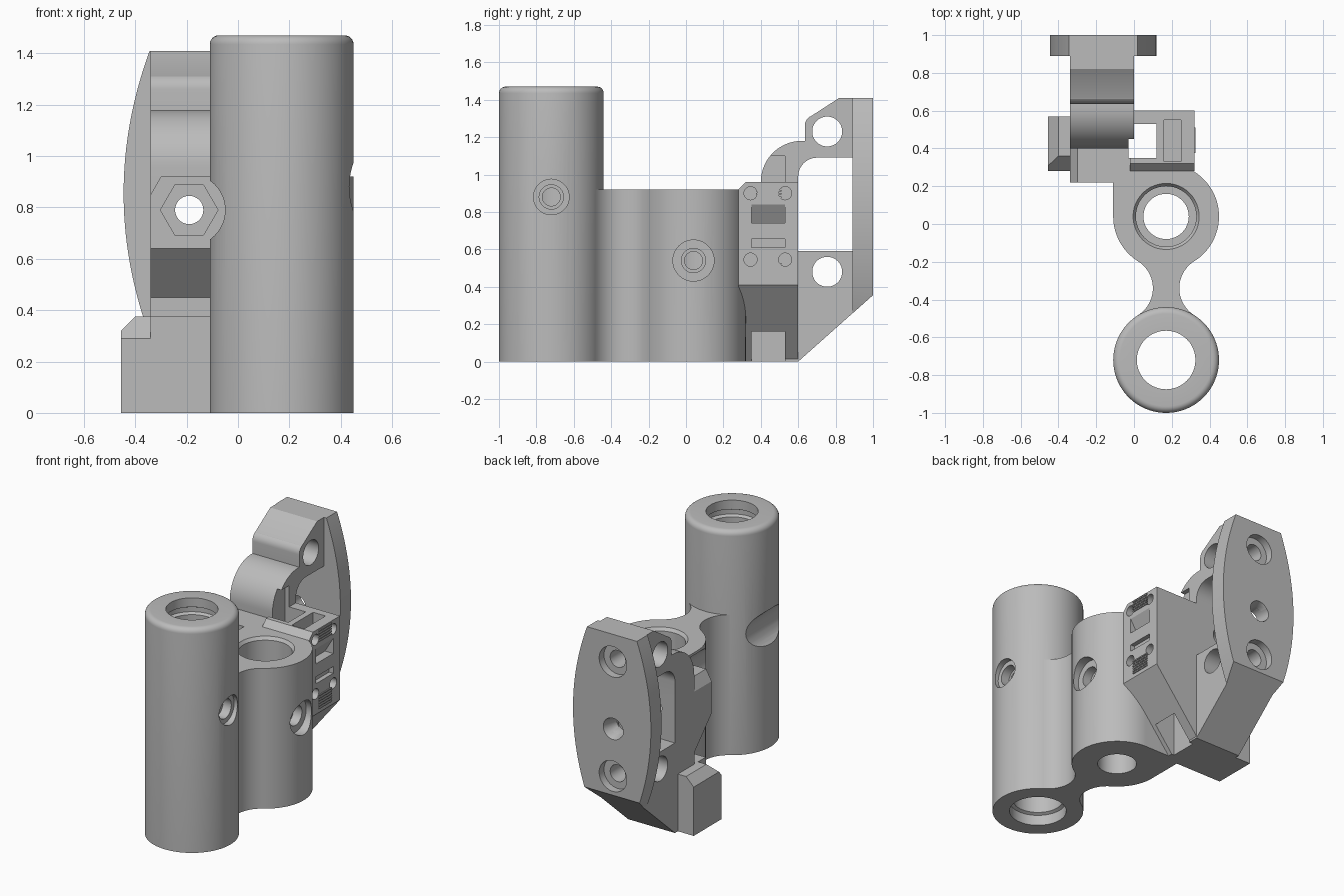
import bpy, bmesh, math
from mathutils import Matrix, Vector

if "Cube" in bpy.data.objects:
    bpy.data.objects.remove(bpy.data.objects["Cube"])

GREY = (0.5, 0.5, 0.5, 1)
mat = bpy.data.materials.new("plain grey")
mat.use_nodes = True
mat.diffuse_color = GREY
next(n for n in mat.node_tree.nodes if n.type == 'BSDF_PRINCIPLED').inputs["Base Color"].default_value = GREY


def finish(name, bm):
    bmesh.ops.recalc_face_normals(bm, faces=bm.faces)
    me = bpy.data.meshes.new(name)
    bm.to_mesh(me)
    bm.free()
    me.materials.append(mat)
    ob = bpy.data.objects.new(name, me)
    bpy.context.scene.collection.objects.link(ob)
    return ob


def add_prism(bm, pts, axis, a, b):
    """Extrude a closed outline along an axis from a to b."""
    def place(p, q, h):
        return {'x': (h, p, q), 'y': (p, h, q), 'z': (p, q, h)}[axis]
    lo = [bm.verts.new(place(p, q, a)) for p, q in pts]
    hi = [bm.verts.new(place(p, q, b)) for p, q in pts]
    bm.faces.new(lo)
    bm.faces.new(hi)
    for i in range(len(pts)):
        j = (i + 1) % len(pts)
        bm.faces.new((lo[i], lo[j], hi[j], hi[i]))


def prism(name, pts, axis, a, b):
    bm = bmesh.new()
    add_prism(bm, pts, axis, a, b)
    return finish(name, bm)


def rect(p0, p1, q0, q1):
    return [(p0, q0), (p1, q0), (p1, q1), (p0, q1)]


def arc(cx, cy, r, start, end, n=24):
    angles = [math.radians(start + (end - start) * i / n) for i in range(n + 1)]
    return [(cx + r * math.cos(t), cy + r * math.sin(t)) for t in angles]


def drill(r, start, end, r2=None):
    """Round cutter, tapered when r2 is given."""
    s, e = Vector(start), Vector(end)
    bm = bmesh.new()
    turn = (e - s).to_track_quat('Z', 'Y').to_matrix().to_4x4()
    bmesh.ops.create_cone(bm, cap_ends=True, segments=48, radius1=r,
                          radius2=r if r2 is None else r2, depth=(e - s).length,
                          matrix=Matrix.Translation((s + e) / 2) @ turn)
    return finish("cutter", bm)


def lathe(name, profile, cx, cy, n=80):
    bm = bmesh.new()
    rings = [[bm.verts.new((cx + r * math.cos(math.tau * k / n),
                            cy + r * math.sin(math.tau * k / n), z)) for k in range(n)]
             for r, z in profile]
    for i, ring in enumerate(rings):
        nxt = rings[(i + 1) % len(rings)]
        for k in range(n):
            m = (k + 1) % n
            bm.faces.new((ring[k], ring[m], nxt[m], nxt[k]))
    return finish(name, bm)


TX, FRONT_Y, REAR_Y, R = 0.17, -0.72, 0.04, 0.28

# Tall front tube with a rounded top and stepped bore
front_tube = lathe("front_tube", [(R, 0)] + arc(R - 0.035, 1.435, 0.035, 0, 90, 6) + [
    (0.155, 1.47), (0.155, 1.41), (0.175, 1.40), (0.175, 1.37), (0.155, 1.36),
    (0.155, 0.08), (0.175, 0.07), (0.175, 0)], TX, FRONT_Y)

# Rear sleeve and necked web as one outline
WEB, WR, A = 0.239, 0.169, 57.8
outline = (arc(TX, REAR_Y, R, -A, 90, 40) + [(-0.11, 0.32)]
           + arc(TX, REAR_Y, R, 180, 180 + A)
           + arc(TX - WEB, -0.34, WR, A, -A)[1:]
           + arc(TX + WEB, -0.34, WR, 180 + A, 180 - A)[:-1])
sleeve = prism("rear_sleeve_and_web", outline, 'z', 0, 0.92)

# Upright arm, side outline
arm_outline = ([(0.4, 0), (0.6, 0), (0.95, 0.311), (0.95, 1.41), (0.82, 1.41), (0.665, 1.31)]
               + arc(0.695, 1.26, 0.06, 125, 180, 6) + [(0.635, 1.18)]
               + arc(0.62, 0.96, 0.22, 90, 180, 20)
               + [(0.4, 0.92), (0.22, 0.92), (0.22, 0.64), (0.4, 0.45)])
arm = prism("upright_arm", arm_outline, 'x', -0.34, 0)

# Back plate with bowed sides
zs = [0.2 + 1.21 * i / 32 for i in range(33)]
half = [0.2825 - (z - 0.855) ** 2 / 3.04 for z in zs]
plate_outline = ([(-0.163 + h, z) for h, z in zip(half, zs)]
                 + [(-0.163 - h, z) for h, z in reversed(list(zip(half, zs)))])
plate = prism("back_plate", plate_outline, 'y', 0.89, 1.0)

# Clamp block with a sloped underside
clamp = prism("clamp_block", [(-0.11, 0), (-0.01, 0), (0.32, 0.41), (0.32, 0.96),
                              (-0.02, 0.96), (-0.02, 0.92), (-0.11, 0.92)], 'y', 0.28, 0.6)

# Side foot with chamfered outer and front top edges
foot = prism("side_foot", [(-0.455, 0), (-0.1, 0), (-0.1, 0.375), (-0.4, 0.375),
                           (-0.455, 0.32)], 'y', 0.28, 0.57)

# Raised ribs and screw bosses on the clamp face
bm = bmesh.new()
for base, count in ((0.875, 5), (0.435, 6)):
    for i in range(count):
        z = base + 0.017 * i
        add_prism(bm, rect(0.375, 0.51, z, z + 0.008), 'x', 0.315, 0.326)
ribs = finish("grip_ribs", bm)

# Cutters shared between parts
channel = drill(0.14, (-0.19, -1.2, 0.79), (-0.19, 0.22, 0.79))
hexagon = [(-0.19 + 0.112 * math.cos(k * math.pi / 3),
            0.79 + 0.112 * math.sin(k * math.pi / 3)) for k in range(6)]
nut = prism("cutter", hexagon, 'y', 0.1, 0.3)
bolt = drill(0.055, (-0.19, 0.1, 0.79), (-0.19, 1.1, 0.79))
square = prism("cutter", rect(-0.03, 0.12, 0.35, 0.53), 'z', -0.1, 1.1)
slope = prism("cutter", [(0.5, -0.089), (1.2, 0.5325), (1.2, -0.3), (0.5, -0.3)], 'x', -1, 1)
back_holes = [drill(0.1, (-0.17, 1.1, 0.79), (-0.17, 0.9, 0.79), 0.04)]
for z in (1.23, 0.48):
    back_holes += [drill(0.1, (-0.17, 1.1, z), (-0.17, 0.95, z)),
                   drill(0.055, (-0.17, 1.1, z), (-0.17, 0.75, z))]


def side_screw(y, z, r, depth):
    return [drill(r, (0.6, y, z), (0.45 - depth, y, z)),
            drill(0.065, (0.6, y, z), (0.39 - depth, y, z)),
            drill(0.048, (0.6, y, z), (TX, y, z))]


window = ([(0.6, 0.59), (0.89, 0.59), (0.89, 1.09)] + arc(0.7, 0.99, 0.1, 90, 180, 12))
arm_cuts = [prism("cutter", window, 'x', -0.6, 0.4),
            prism("cutter", [(-0.4, 0.76), (-0.34, 0.85), (-0.3, 0.92), (-0.3, 1.0),
                             (-0.4, 1.0)], 'y', 0.1, 0.4)]
arm_cuts += [drill(0.08, (-0.6, 0.755, z), (0.3, 0.755, z)) for z in (1.23, 0.48)]

clamp_cuts = [prism("cutter", rect(0.16, 0.25, 0.33, 0.55), 'z', 0.7, 1.1),
              prism("cutter", [(0.26, 0.74), (0.4, 0.74), (0.4, 0.84), (0.32, 0.84)],
                    'y', 0.35, 0.53),
              prism("cutter", rect(0.35, 0.53, 0.61, 0.655), 'x', 0.29, 0.4),
              prism("cutter", [(0.2, 0.92), (0.28, 0.92), (0.32, 0.96), (0.32, 1.1),
                               (0.2, 1.1)], 'x', -0.2, 0.5)]
clamp_cuts += [drill(0.035, (0.4, y, z), (0.27, y, z)) for y in (0.345, 0.53) for z in (0.9, 0.545)]

sleeve_bore = [drill(0.12, (TX, REAR_Y, -0.1), (TX, REAR_Y, 1)),
               drill(0.16, (TX, REAR_Y, 0.3), (TX, REAR_Y, 1)),
               drill(0.16, (TX, REAR_Y, 0.9), (TX, REAR_Y, 0.94), 0.19)]
foot_front = prism("cutter", [(0.2, 0.29), (0.28, 0.29), (0.36, 0.375), (0.36, 0.5),
                              (0.2, 0.5)], 'x', -0.6, -0.34)

cuts = {
    front_tube: [channel] + side_screw(FRONT_Y, 0.88, 0.095, 0.04),
    sleeve: [channel, nut, bolt] + sleeve_bore + side_screw(REAR_Y, 0.54, 0.11, 0.06),
    arm: [nut, bolt, square] + arm_cuts + back_holes,
    plate: [bolt, slope] + back_holes,
    clamp: [nut, bolt, square] + clamp_cuts,
    foot: [foot_front],
    ribs: [],
}

# Apply the cuts, then smooth the round faces
for part, tools in cuts.items():
    for tool in tools:
        mod = part.modifiers.new("cut", 'BOOLEAN')
        mod.operation, mod.solver, mod.object = 'DIFFERENCE', 'EXACT', tool
    bpy.context.view_layer.update()
    solid = part.evaluated_get(bpy.context.evaluated_depsgraph_get())
    mesh = bpy.data.meshes.new_from_object(solid)
    part.modifiers.clear()
    part.data = mesh
for tool in {t for tools in cuts.values() for t in tools}:
    bpy.data.objects.remove(tool)
bpy.ops.object.select_all(action='DESELECT')
for part in cuts:
    part.select_set(True)
    bpy.context.view_layer.objects.active = part
bpy.ops.object.shade_smooth_by_angle(angle=math.radians(28))
